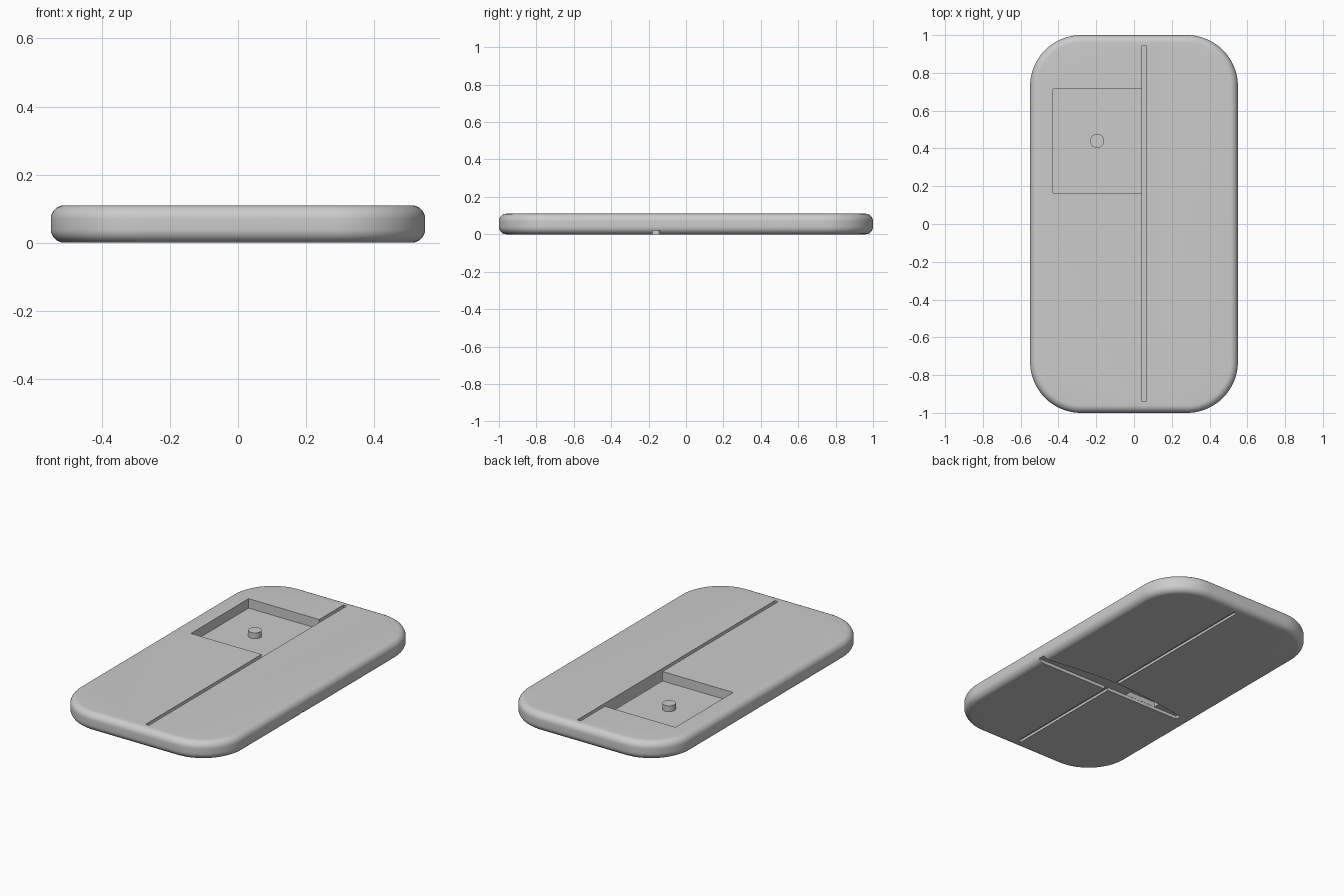
import bpy, bmesh, math

old = bpy.data.objects.get("Cube")
if old:
    bpy.data.objects.remove(old, do_unlink=True)

THICK = 0.11
FLOOR = 0.053

gray = bpy.data.materials.new("plain_gray")
gray.use_nodes = True
gray.diffuse_color = (0.6, 0.6, 0.6, 1)
gray.node_tree.nodes["Principled BSDF"].inputs["Base Color"].default_value = (0.6, 0.6, 0.6, 1)


def prism(name, outline, z0, z1):
    """Upright prism over a plan outline (counter-clockwise)."""
    bm = bmesh.new()
    face = bm.faces.new([bm.verts.new((x, y, z0)) for x, y in outline])
    ext = bmesh.ops.extrude_face_region(bm, geom=[face])
    top = [v for v in ext["geom"] if isinstance(v, bmesh.types.BMVert)]
    bmesh.ops.translate(bm, verts=top, vec=(0, 0, z1 - z0))
    bmesh.ops.recalc_face_normals(bm, faces=bm.faces)
    mesh = bpy.data.meshes.new(name)
    bm.to_mesh(mesh)
    bm.free()
    mesh.materials.append(gray)
    obj = bpy.data.objects.new(name, mesh)
    bpy.context.collection.objects.link(obj)
    return obj


def rect(x0, x1, y0, y1):
    return [(x0, y0), (x1, y0), (x1, y1), (x0, y1)]


def rounded_rect(hx, hy, r, steps):
    pts = []
    for q, (sx, sy) in enumerate([(1, 1), (-1, 1), (-1, -1), (1, -1)]):
        for i in range(steps + 1):
            a = math.pi / 2 * (q + i / steps)
            pts.append((sx * (hx - r) + r * math.cos(a), sy * (hy - r) + r * math.sin(a)))
    return pts


def circle(cx, cy, r, n):
    return [(cx + r * math.cos(2 * math.pi * i / n), cy + r * math.sin(2 * math.pi * i / n))
            for i in range(n)]


def bowed_groove(x0, x1, y0, y_end, y_mid, n):
    """Straight front edge, rear edge bowed out in the middle."""
    pts = [(x0, y0), (x1, y0)]
    for i in range(n + 1):
        t = i / n
        pts.append((x1 + (x0 - x1) * t, y_end + (y_mid - y_end) * math.sin(math.pi * t)))
    return pts


# Slab with rounded corners and filleted rims
slab = prism("slab", rounded_rect(0.55, 1.0, 0.27, 20), 0, THICK)
bevel = slab.modifiers.new("rim_fillet", "BEVEL")
bevel.width = 0.04
bevel.segments = 8
bevel.limit_method = "ANGLE"
bevel.angle_limit = math.radians(40)

# Recesses on the top and underside
cutters = [
    prism("pocket_cutter", rect(-0.43, 0.045, 0.165, 0.715), FLOOR, 0.2),
    prism("top_slot_cutter", rect(0.042, 0.064, -0.94, 0.945), 0.035, 0.2),
    prism("bottom_slot_cutter", rect(0.042, 0.064, -0.94, 0.945), -0.1, 0.015),
    prism("groove_cutter", bowed_groove(-0.46, 0.58, -0.18, -0.145, -0.09, 16), -0.1, 0.02),
    prism("notch_cutter", rect(-0.3, -0.09, -0.179, -0.115), -0.1, 0.05),
]
for cutter in cutters:
    cutter.hide_render = True
    mod = slab.modifiers.new(cutter.name, "BOOLEAN")
    mod.operation = "DIFFERENCE"
    mod.solver = "EXACT"
    mod.object = cutter

# Bake the cuts and drop the cutters
graph = bpy.context.evaluated_depsgraph_get()
baked = bpy.data.meshes.new_from_object(slab.evaluated_get(graph))
slab.modifiers.clear()
slab.data = baked
for cutter in cutters:
    bpy.data.objects.remove(cutter, do_unlink=True)

# Round peg standing in the pocket
peg = prism("peg", circle(-0.195, 0.44, 0.037, 32), FLOOR - 0.005, 0.088)

for obj in (slab, peg):
    bpy.ops.object.select_all(action="DESELECT")
    obj.select_set(True)
    bpy.context.view_layer.objects.active = obj
    bpy.ops.object.shade_smooth_by_angle(angle=math.radians(30))
